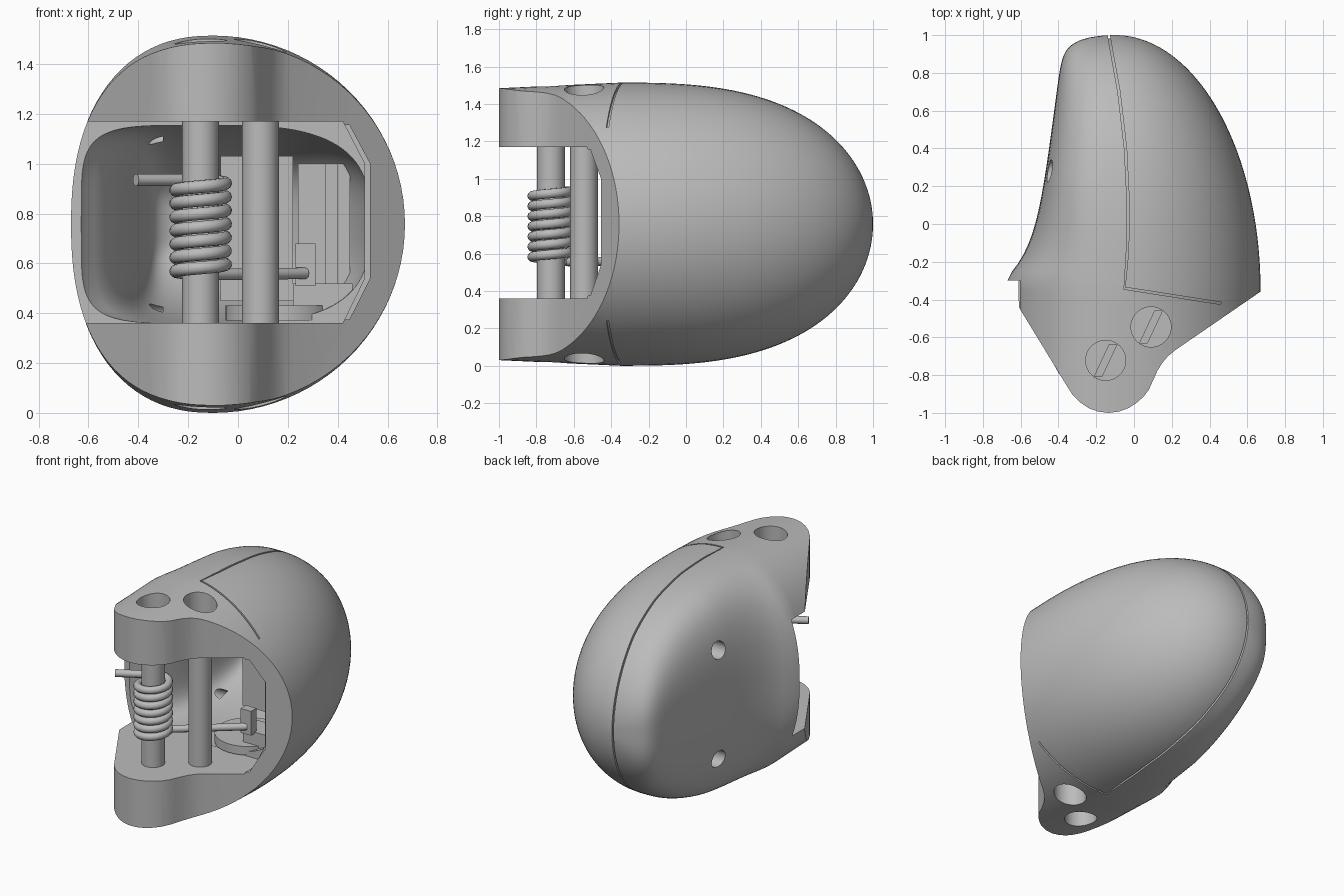
import bpy, bmesh, math
from mathutils import Vector, Matrix

cube = bpy.data.objects.get("Cube")
if cube:
    bpy.data.objects.remove(cube)

gray = bpy.data.materials.new("plain gray")
gray.use_nodes = True
gray.diffuse_color = (0.5, 0.5, 0.5, 1)
gray.node_tree.nodes["Principled BSDF"].inputs["Base Color"].default_value = (0.5, 0.5, 0.5, 1)
MID = 0.757  # mid height


def finish(name, bm):
    bmesh.ops.recalc_face_normals(bm, faces=bm.faces)
    mesh = bpy.data.meshes.new(name)
    bm.to_mesh(mesh)
    bm.free()
    mesh.materials.append(gray)
    ob = bpy.data.objects.new(name, mesh)
    bpy.context.collection.objects.link(ob)
    return ob


def activate(ob):
    bpy.ops.object.select_all(action='DESELECT')
    ob.select_set(True)
    bpy.context.view_layer.objects.active = ob


def span(mesh):
    ys = [v.co.y for v in mesh.vertices] or [0]
    return max(ys) - min(ys)


def boolean(ob, cutter, operation='DIFFERENCE'):
    """Cut and apply; try the next solver if the part collapses."""
    before = ob.data.copy()
    for solver in ('EXACT', 'MANIFOLD', 'FLOAT'):
        mod = ob.modifiers.new("cut", 'BOOLEAN')
        mod.operation, mod.solver, mod.object = operation, solver, cutter
        activate(ob)
        bpy.ops.object.modifier_apply(modifier=mod.name)
        if span(ob.data) > 0.9 * span(before):
            break
        ob.data = before.copy()
    bpy.data.meshes.remove(before)
    bpy.data.objects.remove(cutter)


def smooth(ob, angle=30):
    activate(ob)
    bpy.ops.object.shade_smooth_by_angle(angle=math.radians(angle))


def prism(name, points, lo, hi, axis='z'):
    bm = bmesh.new()
    place = (lambda p, d: (p[0], p[1], d)) if axis == 'z' else (lambda p, d: (p[0], d, p[1]))
    face = bm.faces.new([bm.verts.new(place(p, lo)) for p in points])
    new = bmesh.ops.extrude_face_region(bm, geom=[face])["geom"]
    shift = Vector(place((0, 0), hi - lo))
    bmesh.ops.translate(bm, vec=shift, verts=[v for v in new if isinstance(v, bmesh.types.BMVert)])
    return finish(name, bm)


def box(name, x0, x1, y0, y1, z0, z1):
    return prism(name, [(x0, y0), (x1, y0), (x1, y1), (x0, y1)], z0, z1)


def cylinder(name, centre, radius, depth, axis='Z', sides=40):
    bm = bmesh.new()
    turn = Matrix.Rotation(math.pi / 2, 4, 'Y') if axis == 'X' else Matrix()
    bmesh.ops.create_cone(bm, cap_ends=True, segments=sides, radius1=radius, radius2=radius,
                          depth=depth, matrix=Matrix.Translation(centre) @ turn)
    return finish(name, bm)


def wire(name, points, radius):
    data = bpy.data.curves.new(name, 'CURVE')
    data.dimensions = '3D'
    data.bevel_depth, data.bevel_resolution, data.use_fill_caps = radius, 3, True
    spline = data.splines.new('POLY')
    spline.points.add(len(points) - 1)
    for p, co in zip(spline.points, points):
        p.co = (*co, 1)
    ob = bpy.data.objects.new(name, data)
    bpy.context.collection.objects.link(ob)
    data.materials.append(gray)
    activate(ob)
    bpy.ops.object.convert(target='MESH')
    smooth(bpy.context.object, 40)


def section(y):
    """Left reach, right reach, half height and left squareness at depth y."""
    t = max(0, (y + 0.35) / 1.35)
    yc = max(y, -0.28)
    left = (0.4 - 0.13 * yc + 0.135 * math.exp(-(yc + 0.28) / 0.16)) * math.sqrt(1 - t ** 30)
    right = 0.77 * math.sqrt(1 - t ** 2)
    high = 0.757 * math.sqrt(1 - t ** 2.75) - 0.03 * max(0, (-0.35 - y) / 0.65)
    square = 2.3 + 0.7 * min(1, max(0, (y + 0.28) / 0.5))
    return left, right, high, square


def loft(name, front, inset=(0, 0, 0), stretch=1.0, height=1.0, corners=None, sides=96):
    bm = bmesh.new()
    ys = [front + (-0.35 - front) * i / 10 for i in range(10)] if front < -0.35 else []
    ys += [-0.35 + 1.35 * math.sin(i / 44 * math.pi / 2) for i in range(44)] + [0.99995]
    rings = []
    for y in ys:
        left, right, high, square = section(y)
        left, right, high = left - inset[0], right - inset[1], high * height - inset[2]
        if y < front or min(left, right, high) < 0.005:
            continue
        left_n, right_n = corners or (square, 2)
        ring = []
        for k in range(sides):
            a = 2 * math.pi * k / sides
            c, s = math.cos(a), math.sin(a)
            reach, n = (right, right_n) if c >= 0 else (left, left_n)
            x = -0.1 + math.copysign(reach * abs(c) ** (2 / n), c)
            z = MID + math.copysign(high * abs(s) ** (2 / n), s)
            ring.append(bm.verts.new((x, -0.35 + (y + 0.35) * stretch, z)))
        rings.append(ring)
    for a, b in zip(rings, rings[1:]):
        for k in range(sides):
            j = (k + 1) % sides
            bm.faces.new((a[k], a[j], b[j], b[k]))
    bm.faces.new(rings[0])
    bm.faces.new(rings[-1])
    return finish(name, bm)


# Rounded housing trimmed to its plan outline
housing = loft("housing", -1.05)
outline = [(-0.9, 1.2), (0.9, 1.2), (0.9, -0.2), (0.22, -0.667), (0.18, -0.7), (0.15, -0.735),
           (0.125, -0.775), (0.1, -0.83), (0.08, -0.875), (0.05, -0.915), (0.01, -0.95),
           (-0.03, -0.975), (-0.08, -0.993), (-0.135, -1), (-0.19, -0.993), (-0.24, -0.975),
           (-0.285, -0.945), (-0.325, -0.905), (-0.36, -0.85), (-0.61, -0.44),
           (-0.615, -0.3), (-0.9, -0.295)]
boolean(housing, prism("plan_cutter", outline, -0.3, 1.9), 'INTERSECT')

# Hollow inside and open mouth between the jaws, with a stepped rim
boolean(housing, loft("cavity_cutter", -0.34, (0.035, 0.14, 0), 0.8, 0.525, (5, 3)))
mouth = [(-1, 0.36), (0.42, 0.36), (0.508, 0.54), (0.508, 1.0), (0.42, 1.17), (-1, 1.17)]
boolean(housing, prism("mouth_cutter", mouth, -1.4, -0.3, 'y'))
rim = [(0.2, 0.375), (0.447, 0.375), (0.53, 0.54), (0.53, 1.0), (0.447, 1.155), (0.2, 1.155)]
boolean(housing, prism("rim_cutter", rim, -1.3, -0.43, 'y'))

# Cover seam, a shallow groove over top, back and bottom
path = [Vector(p) for p in [(-0.15, 1.1), (-0.125, 0.95), (-0.08, 0.7), (-0.045, 0.4), (-0.03, 0.1),
                            (-0.035, -0.15), (-0.05, -0.34), (0.46, -0.42)]]
sideways = []
for i, p in enumerate(path):
    d = (path[min(i + 1, len(path) - 1)] - path[max(i - 1, 0)]).normalized()
    sideways.append(Vector((-d.y, d.x)) * 0.006)
ribbon = [p + s for p, s in zip(path, sideways)] + [p - s for p, s in zip(path, sideways)][::-1]
seam = prism("seam_cutter", ribbon, -0.2, 1.8)
boolean(seam, loft("seam_core", -1.05, (0.015, 0.015, 0.015), 0.988))
boolean(housing, seam)

# Pin recesses in both jaws, with a driver slot in the upper ones
pins = {"spring_pin": (-0.15, -0.722), "stop_pin": (0.09, -0.545)}
for name, (x, y) in pins.items():
    for z in (0.0, 2 * MID):
        boolean(housing, cylinder("recess_cutter", (x, y, z), 0.106, 0.4))
    slot = [(x - 0.06, y - 0.085), (x - 0.02, y - 0.085), (x + 0.06, y + 0.085), (x + 0.02, y + 0.085)]
    boolean(housing, prism("slot_cutter", slot, 1.28, 1.45))

# Two screw holes in the flat side
for z in (MID - 0.38, MID + 0.38):
    boolean(housing, cylinder("side_hole_cutter", (-0.45, 0.28, z), 0.06, 0.3, 'X'))
smooth(housing)

# Pins between the jaws
for name, (x, y) in pins.items():
    smooth(cylinder(name, (x, y, MID), 0.074, 0.9))

# Coil spring with two straight legs leaving from its back
cx, cy = pins["spring_pin"]
turns, steps = 7, 24
coil = []
for i in range(turns * steps + 1):
    a = math.pi / 2 + 2 * math.pi * i / steps
    coil.append((cx + 0.1 * math.cos(a), cy + 0.1 * math.sin(a), 0.555 + 0.38 * i / (turns * steps)))
wire("spring_coil", coil, 0.026)
wire("spring_upper_leg", [coil[-1], (-0.41, -0.77, 0.935)], 0.025)
wire("spring_lower_leg", [coil[0], (0.27, -0.29, 0.56)], 0.024)

# Fittings inside the housing
box("leg_clip", 0.23, 0.31, -0.3, -0.24, 0.51, 0.68)
box("clip_step", 0.22, 0.46, -0.26, -0.1, 0.37, 0.52)
box("side_frame", 0.35, 0.4, -0.15, 0.1, 0.38, 1.0)
box("frame_back", 0.24, 0.45, 0.05, 0.12, 0.4, 1.0)
box("back_panel", -0.07, 0.22, 0.15, 0.2, 0.45, 1.03)
smooth(cylinder("floor_disc", (0.17, -0.12, 0.4), 0.22, 0.06))
